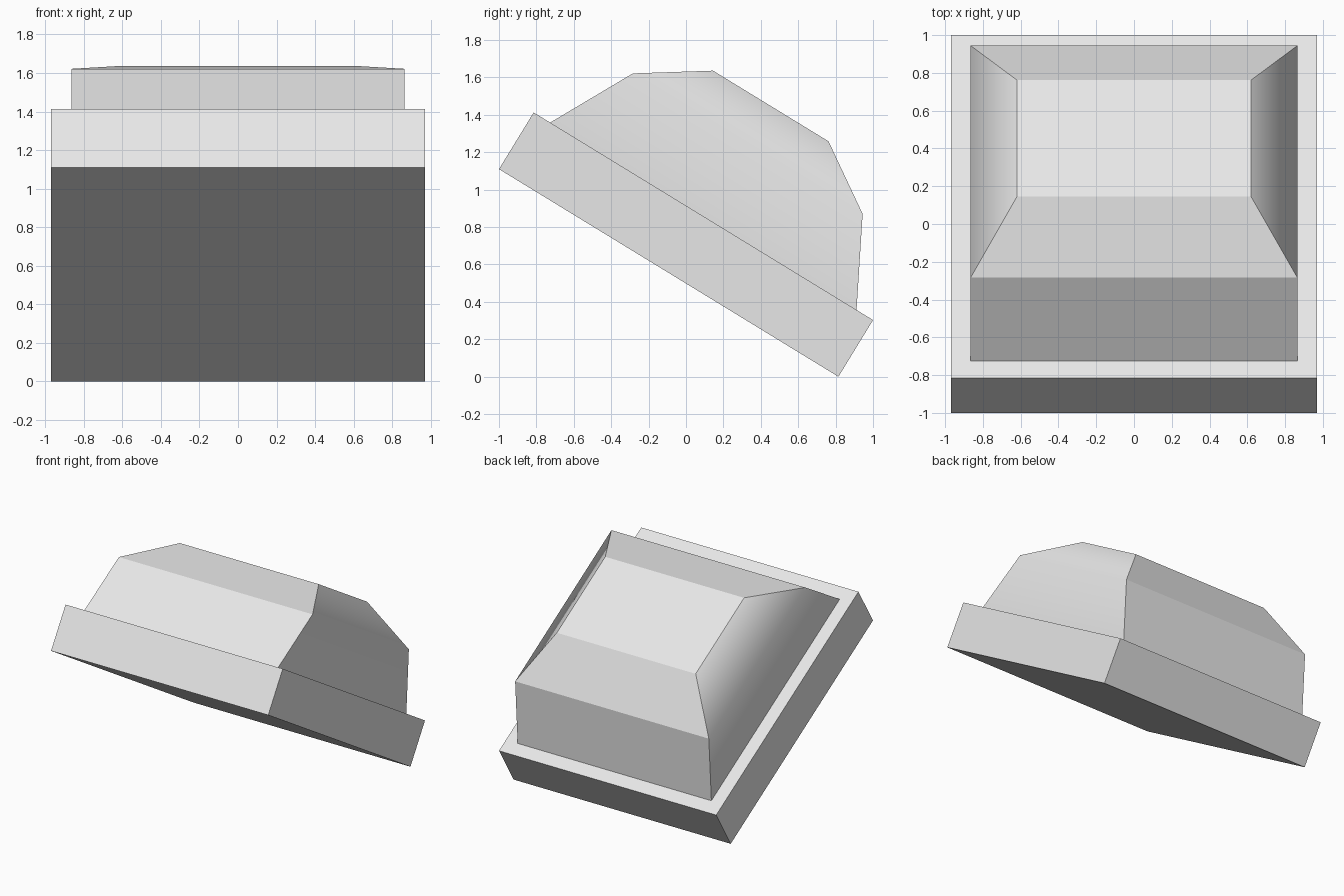
import bpy, bmesh, math

if "Cube" in bpy.data.objects:
    bpy.data.objects.remove(bpy.data.objects["Cube"], do_unlink=True)

TILT = math.radians(-31.45)
ORIGIN = (0, -0.0925, 0.555)

grey = bpy.data.materials.new("plain_grey")
grey.use_nodes = True
grey.diffuse_color = (0.8, 0.8, 0.8, 1)
grey.node_tree.nodes["Principled BSDF"].inputs["Base Color"].default_value = (0.8, 0.8, 0.8, 1)


def stacked_rings(name, rings, cap_bottom, smooth_sides=False):
    """Loft rectangles given as (half width, half length, height), then tilt the part."""
    bm = bmesh.new()
    loops = [[bm.verts.new((sx * w, sy * l, h))
              for sx, sy in ((-1, -1), (1, -1), (1, 1), (-1, 1))]
             for w, l, h in rings]
    for low, high in zip(loops, loops[1:]):
        for i in range(4):
            j = (i + 1) % 4
            face = bm.faces.new((low[i], low[j], high[j], high[i]))
            # odd faces are the left and right sides
            face.smooth = smooth_sides and i % 2 == 1
    bm.faces.new(loops[-1])
    if cap_bottom:
        bm.faces.new(loops[0][::-1])
    mesh = bpy.data.meshes.new(name)
    bm.to_mesh(mesh)
    bm.free()
    mesh.materials.append(grey)
    obj = bpy.data.objects.new(name, mesh)
    obj.location = ORIGIN
    obj.rotation_euler.x = TILT
    bpy.context.collection.objects.link(obj)
    return obj


# Rectangular base slab
stacked_rings("base_slab", [(0.97, 1.0635, 0), (0.97, 1.0635, 0.355)], True)

# Raised block with sloped ends, straight sides and a chamfered top
stacked_rings("raised_block",
              [(0.865, 0.96, 0.355), (0.865, 0.72, 0.81), (0.62, 0.362, 1.046)],
              False, smooth_sides=True)
